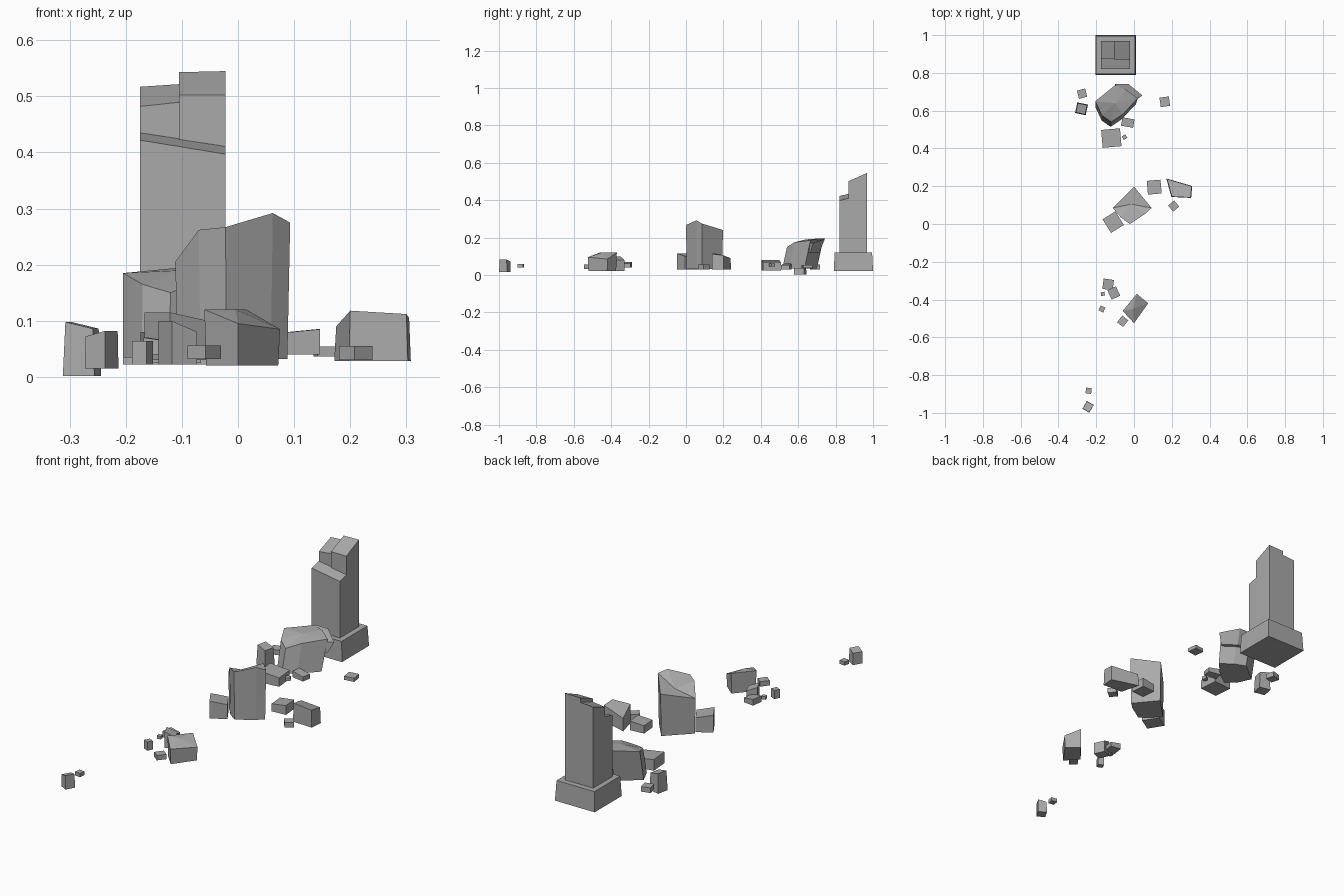
import bpy, bmesh, math
from mathutils import Vector

old = bpy.data.objects.get("Cube")
if old:
    bpy.data.objects.remove(old, do_unlink=True)

# One plain stone colour
stone = bpy.data.materials.new("grey_stone")
stone.use_nodes = True
colour = (0.4, 0.4, 0.4, 1)
stone.diffuse_color = colour
stone.node_tree.nodes["Principled BSDF"].inputs["Base Color"].default_value = colour


def block(name, corners, z0, taper=1.0, shift=(0, 0), peak=None):
    """Stone prism: corners are (x, y, top height), counter-clockwise.
    The underside is scaled by taper and moved by shift; peak raises or dents the top."""
    bm = bmesh.new()
    centre = sum((Vector(c) for c in corners), Vector()) / len(corners)
    top = [bm.verts.new(c) for c in corners]
    low = [bm.verts.new((centre.x + (x - centre.x) * taper + shift[0],
                         centre.y + (y - centre.y) * taper + shift[1], z0))
           for x, y, _ in corners]
    bm.faces.new(list(reversed(low)))
    apex = bm.verts.new(peak) if peak else None
    if not peak:
        bm.faces.new(top)
    for i in range(len(top)):
        j = (i + 1) % len(top)
        bm.faces.new((low[i], low[j], top[j], top[i]))
        if apex:
            bm.faces.new((top[i], top[j], apex))
    bmesh.ops.recalc_face_normals(bm, faces=bm.faces[:])
    mesh = bpy.data.meshes.new(name)
    bm.to_mesh(mesh)
    bm.free()
    mesh.materials.append(stone)
    obj = bpy.data.objects.new(name, mesh)
    bpy.context.collection.objects.link(obj)
    return obj


def rock(name, x, y, w, d, turn, z0, z1, slant=0.0, taper=1.0, shift=(0, 0)):
    """Small turned box whose top drops by slant towards its local right side."""
    a = math.radians(turn)
    corners = []
    for sx, sy in ((-1, -1), (1, -1), (1, 1), (-1, 1)):
        px, py = sx * w / 2, sy * d / 2
        corners.append((x + px * math.cos(a) - py * math.sin(a),
                        y + px * math.sin(a) + py * math.cos(a),
                        z1 - (slant if sx > 0 else 0)))
    return block(name, corners, z0, taper, shift)


def slab(name, x0, x1, y0, y1, z0, heights, taper=1.0):
    """Upright box with separate heights for its four top corners."""
    plan = ((x0, y0), (x1, y0), (x1, y1), (x0, y1))
    return block(name, [(*p, h) for p, h in zip(plan, heights)], z0, taper)


# Standing broken pillar on its plinth
slab("plinth", -0.20, 0.005, 0.795, 0.995, 0.022, (0.12,) * 4, 1.05)
slab("pillar_front", -0.175, -0.022, 0.82, 0.875, 0.11, (0.422, 0.397, 0.412, 0.435))
slab("pillar_back_left", -0.175, -0.1, 0.875, 0.968, 0.11, (0.482, 0.49, 0.522, 0.517))
slab("pillar_back_right", -0.105, -0.022, 0.87, 0.968, 0.11, (0.502, 0.502, 0.545, 0.543))

# Fallen shaft piece beside the pillar, with its overhanging back edge
block("fallen_shaft",
      [(-0.205, 0.65, 0.185), (-0.17, 0.575, 0.165), (-0.12, 0.54, 0.15),
       (-0.06, 0.58, 0.175), (0.02, 0.665, 0.185), (-0.04, 0.71, 0.195), (-0.1, 0.735, 0.195)],
      0.035, 0.95, (-0.005, -0.03), (-0.1, 0.64, 0.19))
block("fallen_shaft_edge",
      [(-0.03, 0.64, 0.17), (0.045, 0.68, 0.17), (-0.03, 0.742, 0.192), (-0.1, 0.742, 0.195)],
      0.12, 0.8, (-0.01, -0.02))

# Large upright broken piece in the middle, with a dented top
block("middle_shaft",
      [(-0.112, 0.085, 0.205), (-0.07, 0.035, 0.262), (-0.022, 0.0, 0.267),
       (0.062, 0.055, 0.292), (0.093, 0.085, 0.275), (0.0, 0.198, 0.24)],
      0.032, 0.95, (0, 0), (-0.015, 0.105, 0.235))

# Medium broken pieces
block("front_boulder",
      [(-0.06, -0.46, 0.12), (0.0, -0.525, 0.095), (0.075, -0.42, 0.085), (0.015, -0.37, 0.12)],
      0.02, 0.95, (0, 0), (-0.005, -0.45, 0.12))
block("right_boulder",
      [(0.2, 0.145, 0.118), (0.3, 0.14, 0.112), (0.305, 0.2, 0.105), (0.175, 0.238, 0.09)],
      0.028, 1.05)

# Scattered rubble, from the back to the front
rock("rubble_back_flat", -0.275, 0.69, 0.045, 0.045, 15, 0.03, 0.055)
rock("rubble_back_tall", -0.278, 0.61, 0.05, 0.05, -12, 0.002, 0.098, 0.012, 1.15)
rock("rubble_back_right", 0.163, 0.647, 0.05, 0.05, 8, 0.036, 0.054)
rock("rubble_by_shaft", -0.033, 0.537, 0.065, 0.045, -10, 0.03, 0.06, 0.008)
rock("rubble_block", -0.12, 0.455, 0.1, 0.095, 5, 0.025, 0.08, 0.012)
rock("rubble_chip", -0.05, 0.46, 0.022, 0.022, 30, 0.045, 0.06)
rock("rubble_middle_left", -0.11, 0.01, 0.08, 0.085, 32, 0.03, 0.115, 0.015)
rock("rubble_middle_back", 0.107, 0.195, 0.073, 0.073, 5, 0.04, 0.078, -0.007)
rock("rubble_middle_right", 0.21, 0.095, 0.042, 0.042, 40, 0.03, 0.055)
rock("rubble_cluster_back", -0.137, -0.32, 0.055, 0.055, -8, 0.04, 0.07, 0.008)
rock("rubble_cluster_tall", -0.107, -0.365, 0.05, 0.055, 25, 0.022, 0.1, 0.02)
rock("rubble_cluster_chip", -0.165, -0.37, 0.02, 0.02, 10, 0.045, 0.06)
rock("rubble_cluster_left", -0.17, -0.45, 0.028, 0.028, -25, 0.022, 0.064)
rock("rubble_cluster_front", -0.06, -0.515, 0.04, 0.045, -38, 0.032, 0.056)
rock("rubble_front_flat", -0.24, -0.883, 0.03, 0.03, -8, 0.04, 0.058)
rock("rubble_front_tall", -0.243, -0.968, 0.04, 0.045, -30, 0.015, 0.072, -0.01, 1.05)
